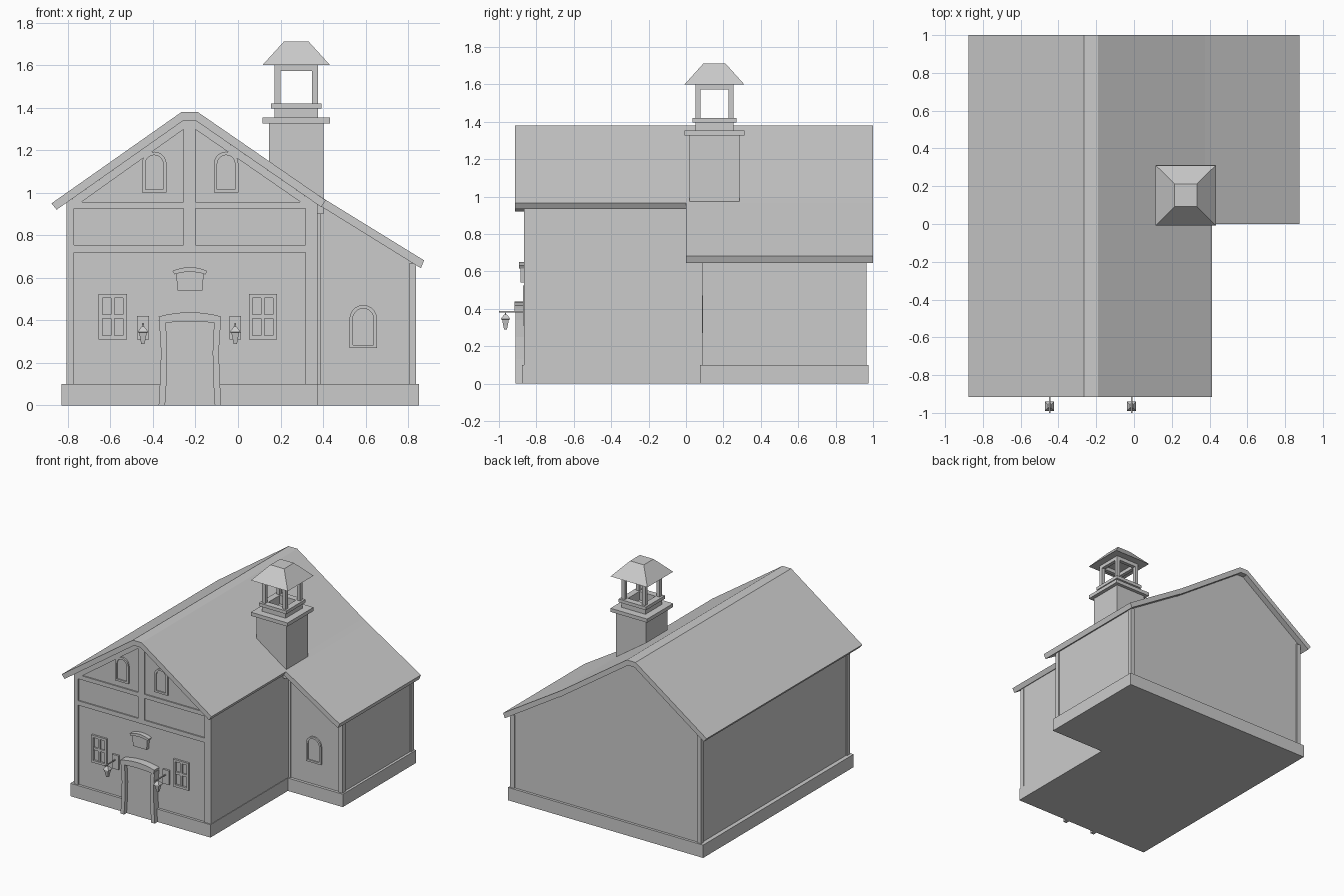
import bpy, bmesh, math

if "Cube" in bpy.data.objects:
    bpy.data.objects.remove(bpy.data.objects["Cube"])


def finish(name, bm):
    bmesh.ops.recalc_face_normals(bm, faces=bm.faces)
    me = bpy.data.meshes.new(name)
    bm.to_mesh(me)
    bm.free()
    ob = bpy.data.objects.new(name, me)
    bpy.context.collection.objects.link(ob)
    return ob


def place(p, axis, d):
    return (p[0], d, p[1]) if axis == 'y' else (p[0], p[1], d)


def prism(name, pts, a, b, axis='y'):
    """Extrude a closed profile along an axis."""
    bm = bmesh.new()
    lo, hi = [[bm.verts.new(place(p, axis, d)) for p in pts] for d in (a, b)]
    n = len(pts)
    bm.faces.new(lo)
    bm.faces.new(hi)
    for i in range(n):
        j = (i + 1) % n
        bm.faces.new((lo[i], lo[j], hi[j], hi[i]))
    return finish(name, bm)


def ring(name, outer, inner, a, b, axis='y'):
    """Extrude a frame between two matching outlines."""
    bm = bmesh.new()
    loops = [[bm.verts.new(place(p, axis, d)) for p in pts]
             for pts, d in ((outer, a), (inner, a), (inner, b), (outer, b))]
    n = len(outer)
    for k in range(4):
        for i in range(n):
            j = (i + 1) % n
            p, q = loops[k], loops[(k + 1) % 4]
            bm.faces.new((p[i], p[j], q[j], q[i]))
    return finish(name, bm)


def rect(x0, x1, z0, z1):
    return [(x0, z0), (x1, z0), (x1, z1), (x0, z1)]


def box(name, x0, x1, y0, y1, z0, z1):
    return prism(name, rect(x0, x1, y0, y1), z0, z1, 'z')


def frustum(name, cx, cy, levels, sides=4):
    """Stacked square or round sections: (half width x, half width y, z)."""
    bm = bmesh.new()
    f = math.sqrt(2) if sides == 4 else 1
    rows = []
    for hx, hy, z in levels:
        rows.append([bm.verts.new((cx + f * hx * math.cos(math.tau * (i + .5) / sides),
                                   cy + f * hy * math.sin(math.tau * (i + .5) / sides), z))
                     for i in range(sides)])
    bm.faces.new(rows[0])
    bm.faces.new(rows[-1])
    for p, q in zip(rows, rows[1:]):
        for i in range(sides):
            j = (i + 1) % sides
            bm.faces.new((p[i], p[j], q[j], q[i]))
    return finish(name, bm)


# Stone base with an L-shaped plan
prism("base", [(-.83, -.877), (.377, -.877), (.377, .075), (.85, .075), (.85, .975), (-.83, .975)], 0, .1, 'z')

# Walls reaching up under the roof
prism("main_walls", [(-.797, .05), (.373, .05), (.373, .955), (-.2, 1.345), (-.256, 1.345), (-.797, .965)], -.857, .955)
prism("side_wing_walls", [(.36, .05), (.83, .05), (.83, .672), (.36, .96)], .097, .955)

# Roof slabs
prism("main_roof", [(-.877, .95), (-.265, 1.38), (-.19, 1.38), (.412, .965),
                    (.392, .932), (-.2, 1.34), (-.256, 1.34), (-.853, .92)], -.915, 1)
prism("side_wing_roof", [(.36, 1.0), (.412, .967), (.875, .682), (.86, .645), (.392, .935), (.36, .955)], 0, 1)

# Corner posts
for name, x0, x1, y0, y1, top in (
        ("front_left_post", -.806, -.77, -.867, -.83, .955),
        ("front_right_post", .318, .375, -.867, -.83, .97),
        ("back_left_post", -.806, -.77, .93, .965, .955),
        ("wing_inner_post", .36, .39, .088, .12, .93),
        ("wing_front_post", .803, .838, .088, .125, .668),
        ("wing_back_post", .803, .838, .93, .965, .668)):
    box(name, x0, x1, y0, y1, .05, top)

# Timber beams on the front gable
box("upper_beam", -.79, .34, -.867, -.85, .925, .957)
box("middle_beam", -.79, .34, -.867, -.85, .72, .755)
box("king_post", -.256, -.2, -.867, -.85, .74, 1.34)
prism("left_rake_beam", [(-.806, .953), (-.256, 1.34), (-.256, 1.298), (-.745, .95)], -.867, -.85)
prism("right_rake_beam", [(.373, .945), (-.2, 1.34), (-.2, 1.298), (.31, .945)], -.867, -.85)


def arch(cx, z0, z1, r):
    return [(cx - r, z0), (cx + r, z0)] + [
        (cx + r * math.cos(math.pi * i / 10), z1 - r + r * math.sin(math.pi * i / 10)) for i in range(11)]


# Arched windows in the gable and the side wing
for name, cx, z0, z1, r, y in (("gable_window_left", -.394, 1.0, 1.193, .058, -.857),
                               ("gable_window_right", -.056, 1.0, 1.193, .058, -.857),
                               ("wing_window", .589, .27, .472, .065, .097)):
    ring(name + "_frame", arch(cx, z0, z1, r), arch(cx, z0 + .015, z1 - .016, r - .016), y - .012, y + .005)
    prism(name + "_pane", arch(cx, z0 + .01, z1 - .01, r - .01), y - .003, y + .004)

# Four-pane windows
for side, cx in (("left", -.589), ("right", .117)):
    ring(side + "_window_frame", rect(cx - .066, cx + .066, .31, .523),
         rect(cx - .048, cx + .048, .328, .505), -.872, -.85)
    box(side + "_window_upright", cx - .008, cx + .008, -.868, -.85, .32, .51)
    box(side + "_window_crossbar", cx - .055, cx + .055, -.868, -.85, .409, .428)

# Door with curved jambs and an arched lintel
DX = -.226
box("door", DX - .12, DX + .12, -.88, -.85, 0, .4)
for side, s in (("left", -1), ("right", 1)):
    prism(side + "_door_jamb", [(DX + s * x, z) for x, z in (
        (.147, 0), (.14, .13), (.136, .25), (.141, .34), (.147, .4),
        (.115, .4), (.11, .33), (.107, .25), (.109, .13), (.117, 0))], -.912, -.85)
xs = [-1 + i / 4 for i in range(9)]
prism("door_lintel", [(DX + .147 * t, .438 - .02 * t * t) for t in xs] +
      [(DX + .14 * t, .394 - .008 * t * t) for t in reversed(xs)], -.917, -.85)

# Plaque above the door
prism("plaque", [(DX - .058, .54), (DX + .058, .54), (DX + .066, .63), (DX - .066, .63)], -.885, -.85)
prism("plaque_cap", [(DX + .082 * t, .65 - .018 * t * t) for t in xs] +
      [(DX + .072 * t, .628 - .012 * t * t) for t in reversed(xs)], -.893, -.85)

# Wall lanterns on iron arms
for side, cx in (("left", -.447), ("right", -.013)):
    box(side + "_lantern_plate", cx - .028, cx + .028, -.872, -.85, .31, .42)
    box(side + "_lantern_arm", cx - .004, cx + .004, -1, -.865, .38, .387)
    box(side + "_lantern_hook", cx - .003, cx + .003, -.968, -.962, .36, .383)
    frustum(side + "_lantern", cx, -.965, [(.008, .008, .288), (.01, .01, .3), (.018, .018, .342),
                                           (.024, .024, .344), (.022, .022, .35), (.007, .007, .37)])

# Chimney stack and stepped caps
CX, CY = .274, .152


def sq(hx, hy):
    return rect(CX - hx, CX + hx, CY - hy, CY + hy)


prism("chimney_stack", sq(.129, .134), .9, 1.33, 'z')
prism("chimney_cap", sq(.158, .16), 1.325, 1.353, 'z')
ring("chimney_collar", sq(.102, .102), sq(.07, .07), 1.35, 1.397, 'z')
ring("chimney_rim", sq(.118, .118), sq(.07, .07), 1.395, 1.42, 'z')

# Open lantern posts, top frame and hipped roof
for i, sx in enumerate((-1, 1)):
    for j, sy in enumerate((-1, 1)):
        x, y = CX + sx * .088, CY + sy * .088
        box(f"chimney_post_{i}{j}", x - .014, x + .014, y - .014, y + .014, 1.41, 1.6)
ring("chimney_top_frame", sq(.102, .102), sq(.074, .074), 1.572, 1.602, 'z')
frustum("chimney_roof", CX, CY, [(.159, .159, 1.6), (.059, .06, 1.71)])
